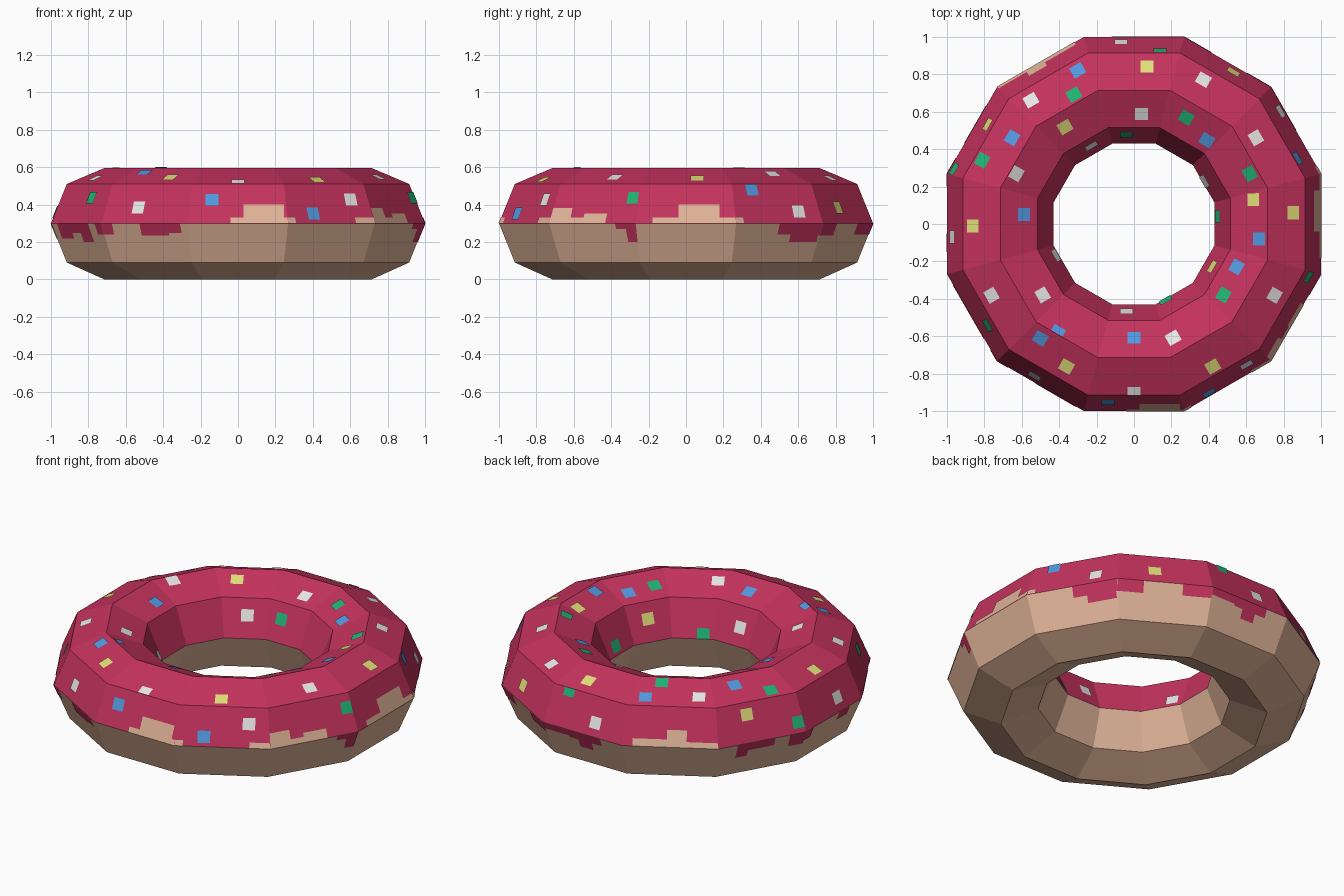
import bpy, math
from mathutils import Vector

if "Cube" in bpy.data.objects:
    bpy.data.objects.remove(bpy.data.objects["Cube"])

SIDES = 12
STEP = 2 * math.pi / SIDES
TAN = math.tan(STEP / 2)
# cross-section (apothem, height), counter-clockwise from the outer rim
PROFILE = [(1, .3), (.915, .51), (.715, .595), (.515, .51),
           (.43, .3), (.515, .09), (.715, 0), (.915, .09)]


def material(name, rgb):
    m = bpy.data.materials.new(name)
    m.diffuse_color = (*rgb, 1)
    m.use_nodes = True
    m.node_tree.nodes["Principled BSDF"].inputs["Base Color"].default_value = m.diffuse_color
    return m


ICING = material("pink icing", (.55, .032, .11))
DOUGH = material("baked dough", (.74, .45, .31))
COLOURS = {"b": material("blue sprinkle", (.084, .32, .74)),
           "g": material("green sprinkle", (.014, .45, .17)),
           "y": material("yellow sprinkle", (.76, .73, .19)),
           "w": material("white sprinkle", (.8, .8, .8))}


def make_object(name, verts, faces, mats, indices):
    mesh = bpy.data.meshes.new(name)
    mesh.from_pydata(verts, [], faces)
    for m in mats:
        mesh.materials.append(m)
    for poly, i in zip(mesh.polygons, indices):
        poly.material_index = i
    mesh.update()
    obj = bpy.data.objects.new(name, mesh)
    bpy.context.collection.objects.link(obj)
    return obj


def place(angle, r, t, z):
    """Point at apothem r and tangential offset t on the side facing angle."""
    c, s = math.cos(angle), math.sin(angle)
    return Vector((r * c - t * s, r * s + t * c, z))


def patch(angle, band, t0, t1, s0, s1, lift=.003):
    """Thin quad on one flat side: t runs along it, s (0-1) across the band."""
    (ra, za), (rb, zb) = PROFILE[band], PROFILE[(band + 1) % 8]
    pts = []
    for t, s in ((t0, s0), (t1, s0), (t1, s1), (t0, s1)):
        s = min(max(s, 0), 1)
        r = ra + (rb - ra) * s
        half = r * TAN
        pts.append(place(angle, r, min(max(t, -half), half), za + (zb - za) * s))
    n = place(angle, zb - za, 0, ra - rb).normalized()
    return [p + n * lift for p in pts]


def patch_object(name, quads, mats, indices):
    verts = [p for q in quads for p in q]
    faces = [tuple(range(4 * i, 4 * i + 4)) for i in range(len(quads))]
    make_object(name, verts, faces, mats, indices)


# doughnut ring: iced above mid height, bare dough below
verts, faces, index = [], [], []
for k in range(SIDES):
    for r, z in PROFILE:
        verts.append(place(k * STEP, r, -r * TAN, z))
for k in range(SIDES):
    n = (k + 1) % SIDES
    for j in range(8):
        m = (j + 1) % 8
        faces.append((k * 8 + j, n * 8 + j, n * 8 + m, k * 8 + m))
        index.append(0 if j < 4 else 1)
make_object("doughnut_ring", verts, faces, [ICING, DOUGH], index)

# ragged icing edge: side angle -> (start, end, height); above 0.3 is bare dough,
# below 0.3 is an icing drip
EDGE = {
    -90: [(-.04, .03, .33), (.03, .245, .4), (.245, .268, .33)],
    -60: [(-.268, -.22, .33), (.15, .268, .33)],
    -30: [(-.268, -.14, .38), (-.14, -.06, .33), (-.06, .08, .35),
          (.14, .2, .27), (.2, .268, .2)],
    0: [(-.18, -.04, .33), (-.04, .18, .4), (.18, .268, .33)],
    30: [(-.268, -.22, .33), (0, .08, .24), (.08, .25, .2), (.25, .268, .235)],
    60: [(-.268, -.12, .235), (.1, .268, .24)],
    90: [(-.268, -.1, .26), (-.1, -.04, .25), (-.04, .05, .2), (.05, .12, .25)],
    120: [(-.21, -.02, .34), (-.02, .09, .39), (.09, .268, .33)],
    150: [(-.15, -.08, .21), (-.08, .08, .25), (.17, .268, .22)],
    180: [(-.268, -.2, .24), (.05, .15, .25)],
    210: [(-.2, -.07, .22), (-.07, .02, .25), (.02, .13, .2), (.2, .268, .24)],
    240: [(-.268, -.2, .24), (-.03, .14, .235), (.14, .22, .25)],
}
drips, notches = [], []
for deg, steps in EDGE.items():
    a = math.radians(deg)
    for t0, t1, z in steps:
        if z > .3:
            notches.append(patch(a, 0, t0, t1, 0, (z - .3) / .21))
        else:
            drips.append(patch(a, 7, t0, t1, 1 - (.3 - z) / .21, 1))
patch_object("icing_drips", drips, [ICING], [0] * len(drips))
patch_object("bare_dough_notches", notches, [DOUGH], [0] * len(notches))

# sprinkles: plan positions for each colour, in hundredths of a unit
SPRINKLES = {
    "b": "-30,82 -65,46 -59,5 -50,-61 -41,-58 0,-61 55,-23 67,-8 39,45 87,35 40,-90 -14,-95",
    "g": "-32,69 -81,34 48,-38 62,27 28,57 -4,48 45,4 17,-41 14,92 93,-28 -78,-54 -96,29",
    "y": "7,84 -86,-1 -36,-76 42,-76 85,6 64,13 -37,52 42,-23 53,81 -78,53",
    "w": "37,77 -55,66 -63,27 -76,-38 -49,-38 21,-61 0,-90 75,-38 65,46 4,59 -23,42 "
         "38,23 -4,-47 -42,-17 -7,97 78,60 60,-75 -53,-81 -97,-7",
}
quads, index = [], []
for ci, (key, text) in enumerate(SPRINKLES.items()):
    for pair in text.split():
        x, y = (int(v) / 100 for v in pair.split(","))
        a = round(math.atan2(y, x) / STEP) * STEP
        r = x * math.cos(a) + y * math.sin(a)
        t = y * math.cos(a) - x * math.sin(a)
        band = 0 if r > .915 else 1 if r > .715 else 2 if r > .515 else 3
        (ra, za), (rb, zb) = PROFILE[band], PROFILE[band + 1]
        s = (r - ra) / (rb - ra)
        ds = .034 / math.hypot(rb - ra, zb - za)
        quads.append(patch(a, band, t - .035, t + .035, s - ds, s + ds, .005))
        index.append(ci)
patch_object("sprinkles", quads, list(COLOURS.values()), index)
